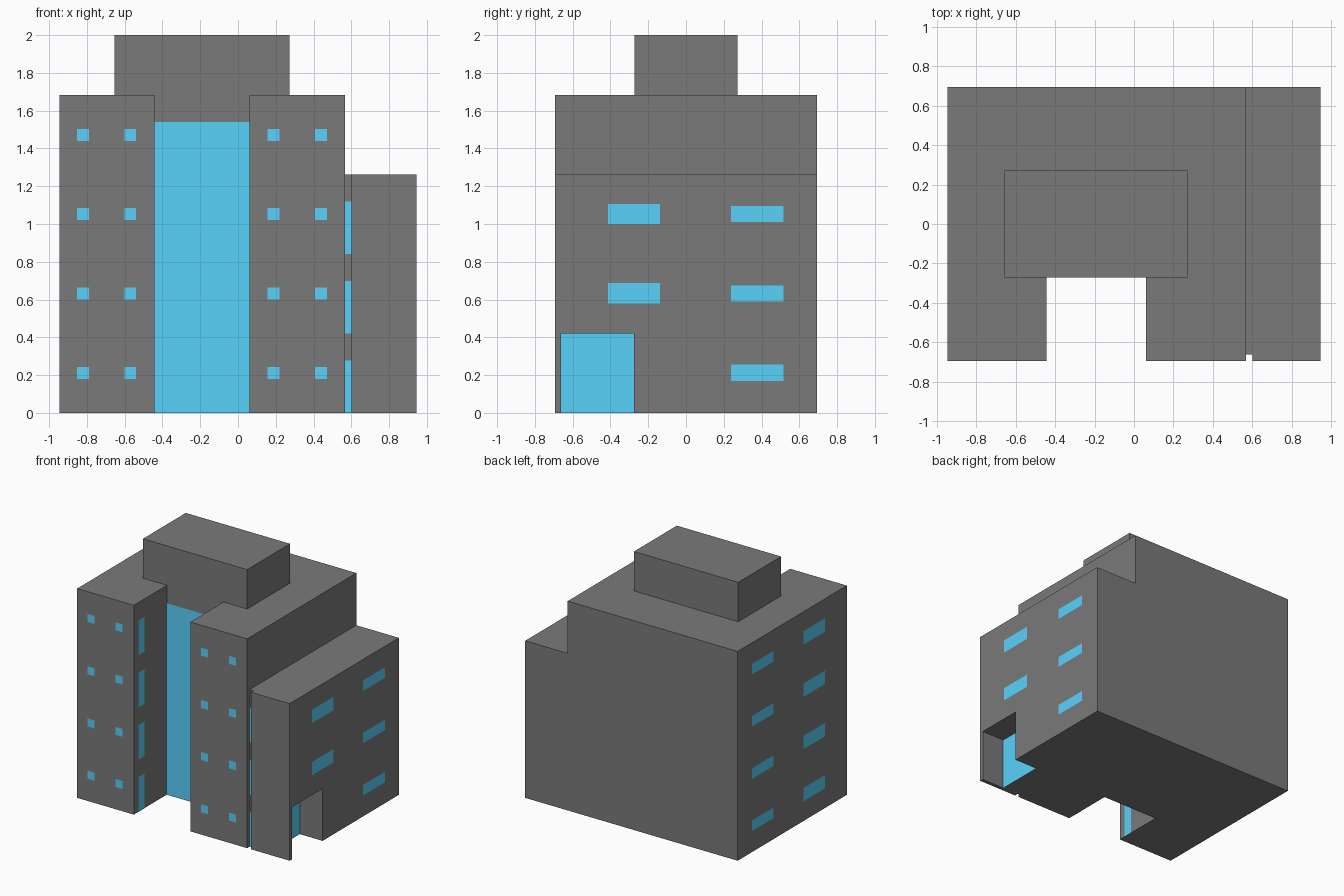
import bpy, bmesh

if "Cube" in bpy.data.objects:
    bpy.data.objects.remove(bpy.data.objects["Cube"])

FLOOR = 0.42   # storey height
EPS = 0.002    # glass sits this far proud of the wall
D = 0.693      # half depth

glass = bpy.data.materials.new("glass_blue")
glass.diffuse_color = (0.1, 0.645, 0.97, 1)
glass.use_nodes = True
glass.node_tree.nodes["Principled BSDF"].inputs["Base Color"].default_value = glass.diffuse_color
concrete = bpy.data.materials.new("dark_concrete")
concrete.diffuse_color = (0.195, 0.195, 0.195, 1)
concrete.use_nodes = True
concrete.node_tree.nodes["Principled BSDF"].inputs["Base Color"].default_value = concrete.diffuse_color


def make_object(name, bm, material):
    mesh = bpy.data.meshes.new(name)
    bm.to_mesh(mesh)
    bm.free()
    mesh.materials.append(material)
    obj = bpy.data.objects.new(name, mesh)
    bpy.context.collection.objects.link(obj)
    return obj


def prism(name, footprint, z0, z1):
    """Extrude a footprint outline straight up."""
    bm = bmesh.new()
    base = bm.faces.new([bm.verts.new((x, y, z0)) for x, y in footprint])
    top = bmesh.ops.extrude_face_region(bm, geom=[base], use_keep_orig=True)
    verts = [g for g in top["geom"] if isinstance(g, bmesh.types.BMVert)]
    bmesh.ops.translate(bm, verts=verts, vec=(0, 0, z1 - z0))
    bmesh.ops.recalc_face_normals(bm, faces=bm.faces)
    return make_object(name, bm, concrete)


def rect(x0, x1, y0, y1):
    return [(x0, y0), (x1, y0), (x1, y1), (x0, y1)]


def panes(name, facing, wall, spans):
    """Flush glass on a wall; spans are (u0, u1, z0, z1, storeys, first storey)."""
    bm = bmesh.new()
    for u0, u1, z0, z1, count, first in spans:
        for i in range(first, first + count):
            a, b = z0 + i * FLOOR, z1 + i * FLOOR
            corners = [(u0, a), (u1, a), (u1, b), (u0, b)]
            if facing == "-x":
                corners.reverse()
            if facing == "-y":
                pts = [(u, wall - EPS, z) for u, z in corners]
            else:
                x = wall + (EPS if facing == "+x" else -EPS)
                pts = [(x, u, z) for u, z in corners]
            bm.faces.new([bm.verts.new(p) for p in pts])
    make_object(name, bm, glass)


# Main block with the central front recess
prism("main_block", [(-0.945, -D), (-0.442, -D), (-0.442, -0.272), (0.062, -0.272),
                     (0.062, -D), (0.567, -D), (0.567, D), (-0.945, D)], 0, 1.683)

# Rooftop box
prism("roof_box", rect(-0.655, 0.272, -0.272, 0.272), 1.683, 2.0)

# Lower side wing with a narrow slot beside the tower
wing = prism("side_wing", [(0.567, -0.66), (0.6, -0.66), (0.6, -D), (0.945, -D),
                           (0.945, D), (0.567, D)], 0, 1.263)

# Side entrance cut into the wing
cutter = prism("entrance_cutter", rect(0.74, 1.1, -0.663, -0.275), -0.2, FLOOR)
cutter.hide_render = True
cut = wing.modifiers.new("entrance", "BOOLEAN")
cut.operation = "DIFFERENCE"
cut.solver = "EXACT"
cut.object = cutter
panes("entrance_glass", "+x", 0.74, [(-0.663, -0.275, 0, FLOOR, 1, 0)])

# Tall glass wall in the recess
panes("atrium_glass", "-y", -0.272, [(-0.442, 0.062, 0, 1.54, 1, 0)])

# Small square windows on both front towers
panes("front_windows", "-y", -D,
      [(x, x + 0.063, 0.18, 0.244, 4, 0) for x in (-0.853, -0.602, 0.157, 0.408)])

# Tall narrow windows facing into the recess, and in the wing slot
panes("recess_windows_left", "+x", -0.442, [(-0.638, -0.56, 0, 0.28, 4, 0)])
panes("recess_windows_right", "-x", 0.062, [(-0.638, -0.56, 0, 0.28, 4, 0)])
panes("slot_windows", "-y", -0.66, [(0.567, 0.6, 0, 0.278, 3, 0)])

# Wide windows on the outer side walls
front_col, back_col = (-0.412, -0.138, 0.16, 0.267), (0.238, 0.516, 0.17, 0.255)
panes("right_windows", "+x", 0.945, [front_col + (2, 1), back_col + (3, 0)])
panes("left_windows", "-x", -0.945, [front_col + (4, 0), back_col + (4, 0)])
